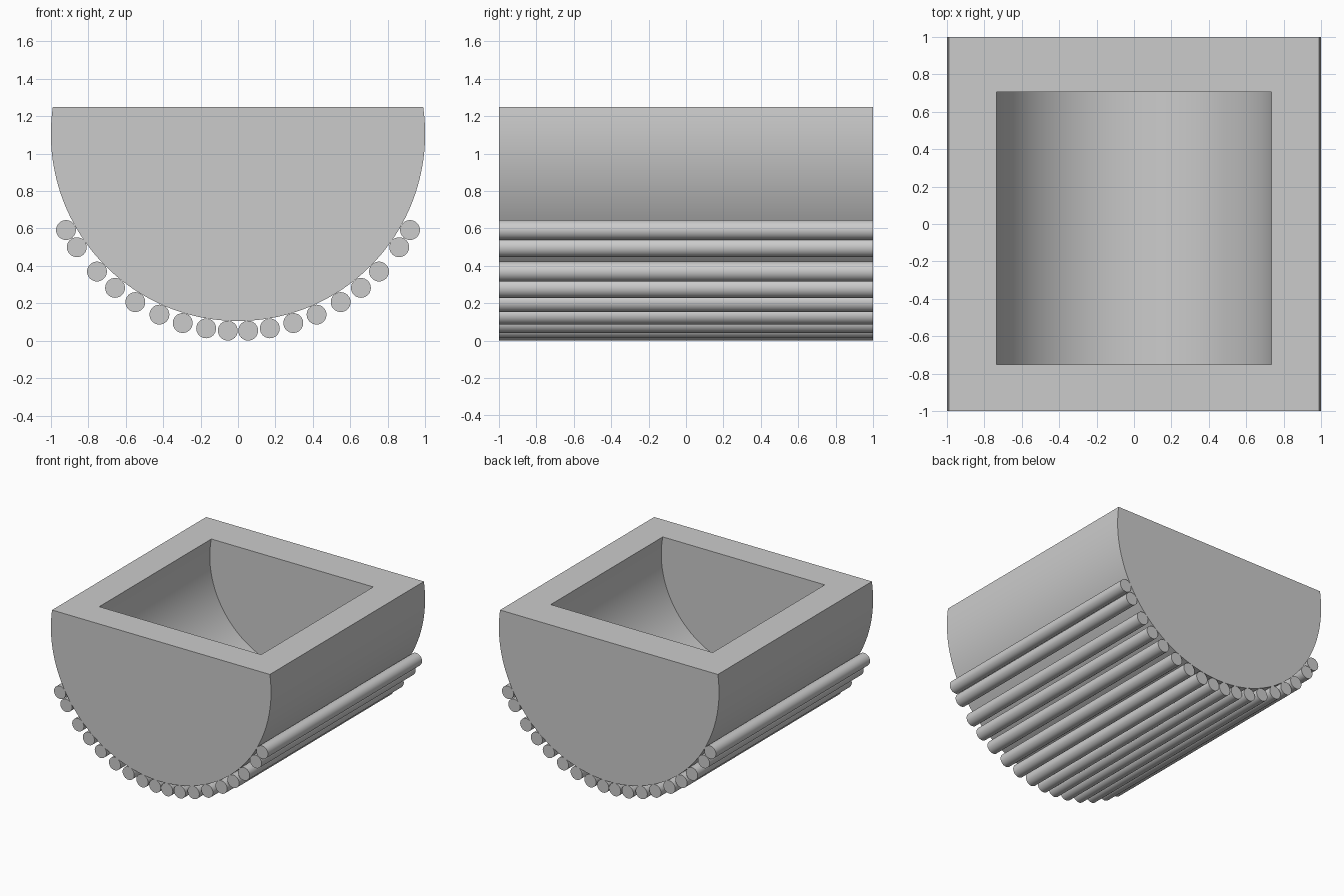
import bpy
import bmesh
from math import sin, cos, asin, pi, radians

AXIS_Z, TOP_Z = 1.105, 1.25
BODY_R, CAVITY_R, ROD_R = 1.0, 0.75, 0.053

cube = bpy.data.objects.get("Cube")
if cube:
    bpy.data.objects.remove(cube, do_unlink=True)

grey = bpy.data.materials.new("plain grey")
grey.use_nodes = True
colour = (0.6, 0.6, 0.6, 1)
grey.diffuse_color = colour
grey.node_tree.nodes["Principled BSDF"].inputs["Base Color"].default_value = colour


def prism(name, outline, y0, y1):
    """Extrude an x-z outline along y."""
    bm = bmesh.new()
    face = bm.faces.new([bm.verts.new((x, y0, z)) for x, z in outline])
    side = bmesh.ops.extrude_face_region(bm, geom=[face])["geom"]
    moved = [v for v in side if isinstance(v, bmesh.types.BMVert)]
    bmesh.ops.translate(bm, verts=moved, vec=(0, y1 - y0, 0))
    bmesh.ops.recalc_face_normals(bm, faces=bm.faces)
    mesh = bpy.data.meshes.new(name)
    bm.to_mesh(mesh)
    bm.free()
    mesh.materials.append(grey)
    obj = bpy.data.objects.new(name, mesh)
    bpy.context.collection.objects.link(obj)
    return obj


def trough_outline(radius, steps=96):
    """Circular arc open at the top, cut flat at TOP_Z."""
    rise = asin((TOP_Z - AXIS_Z) / radius)
    sweep = pi + 2 * rise
    angles = [pi - rise + sweep * i / steps for i in range(steps + 1)]
    return [(radius * cos(a), AXIS_Z + radius * sin(a)) for a in angles]


def smooth(obj):
    bpy.ops.object.select_all(action="DESELECT")
    obj.select_set(True)
    bpy.context.view_layer.objects.active = obj
    bpy.ops.object.shade_smooth_by_angle(angle=radians(30))


# Round-bottomed body, with the cavity cut from its flat top
body = prism("trough_body", trough_outline(BODY_R), -1, 1)
cavity = trough_outline(CAVITY_R)
lid = [(cavity[-1][0], TOP_Z + 0.2), (cavity[0][0], TOP_Z + 0.2)]
cutter = prism("cavity_cutter", cavity + lid, -0.75, 0.705)
cutter.hide_render = True
cut = body.modifiers.new("cavity", "BOOLEAN")
cut.operation, cut.solver, cut.object = "DIFFERENCE", "EXACT", cutter
bpy.context.view_layer.objects.active = body
bpy.ops.object.modifier_apply(modifier=cut.name)
bpy.data.objects.remove(cutter, do_unlink=True)
smooth(body)

# Rods lying against the underside, mirrored left and right
rod_angles = [2.96, 9.3, 16.3, 23.5, 31.4, 38.6, 45.7, 54.9, 60.8]
for number, angle in enumerate(rod_angles, 1):
    for side, label in ((1, "left"), (-1, "right")):
        reach = BODY_R + ROD_R
        cx = side * reach * sin(radians(angle))
        cz = AXIS_Z - reach * cos(radians(angle))
        ring = [2 * pi * i / 32 for i in range(32)]
        outline = [(cx + ROD_R * cos(a), cz + ROD_R * sin(a)) for a in ring]
        smooth(prism(f"{label}_rod_{number}", outline, -1, 1))
